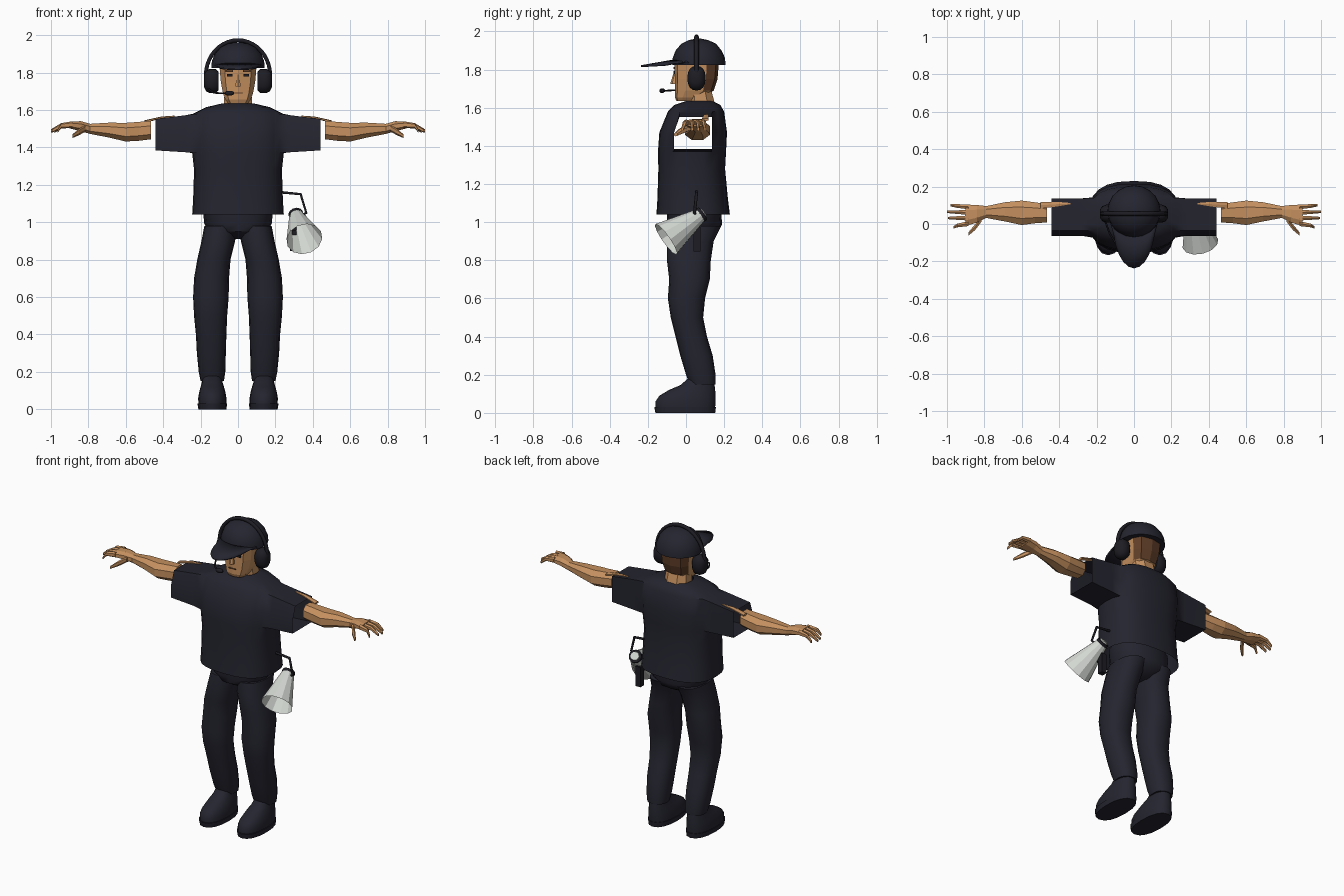
import bpy, bmesh, math
from mathutils import Vector

default = bpy.data.objects.get("Cube")
if default:
    bpy.data.objects.remove(default)


def material(name, r, g, b):
    mat = bpy.data.materials.new(name)
    mat.use_nodes = True
    mat.diffuse_color = (r, g, b, 1)
    for node in mat.node_tree.nodes:
        if node.type == 'BSDF_PRINCIPLED':
            node.inputs["Base Color"].default_value = (r, g, b, 1)
    return mat


navy = material("navy cloth", .018, .018, .029)
black = material("black plastic", .012, .012, .017)
skin = material("tan skin", .56, .28, .115)
hair = material("brown hair", .12, .05, .022)
white = material("pale grey plastic", .66, .69, .65)


def finish(name, bm, mats, smooth=False):
    """Turn a bmesh into a named object."""
    bmesh.ops.recalc_face_normals(bm, faces=bm.faces)
    mesh = bpy.data.meshes.new(name)
    bm.to_mesh(mesh)
    bm.free()
    obj = bpy.data.objects.new(name, mesh)
    bpy.context.collection.objects.link(obj)
    for mat in mats:
        mesh.materials.append(mat)
    if smooth:
        bpy.ops.object.select_all(action='DESELECT')
        obj.select_set(True)
        bpy.context.view_layer.objects.active = obj
        bpy.ops.object.shade_smooth_by_angle(angle=math.radians(45))
    return obj


def loft(rings, sides=16, power=2.3, axis='z', side=1, caps=True):
    """Skin rings given as (position, u min, u max, v min, v max)."""
    bm = bmesh.new()
    loops = []
    for a, u0, u1, v0, v1 in rings:
        loop = []
        for i in range(sides):
            t = math.tau * (i + .5 * (sides < 12)) / sides
            c, s = math.cos(t), math.sin(t)
            u = (u0 + u1 + (u1 - u0) * math.copysign(abs(c) ** (2 / power), c)) / 2
            v = (v0 + v1 + (v1 - v0) * math.copysign(abs(s) ** (2 / power), s)) / 2
            x, y, z = (u, v, a) if axis == 'z' else (a, u, v)
            loop.append(bm.verts.new((x * side, y, z)))
        loops.append(loop)
    for low, high in zip(loops, loops[1:]):
        for i in range(sides):
            j = (i + 1) % sides
            bm.faces.new((low[i], low[j], high[j], high[i]))
    if caps:
        bm.faces.new(loops[0][::-1])
        bm.faces.new(loops[-1])
    return bm


def tube(name, points, radius, mat):
    """Thin round rod through the points."""
    curve = bpy.data.curves.new(name, 'CURVE')
    curve.dimensions = '3D'
    curve.bevel_depth = radius
    curve.bevel_resolution = 1
    curve.use_fill_caps = True
    spline = curve.splines.new('POLY')
    spline.points.add(len(points) - 1)
    for p, co in zip(spline.points, points):
        p.co = (*co, 1)
    obj = bpy.data.objects.new(name, curve)
    bpy.context.collection.objects.link(obj)
    curve.materials.append(mat)


def box(name, center, size, mat):
    bm = bmesh.new()
    bmesh.ops.create_cube(bm, size=1)
    for v in bm.verts:
        v.co = Vector(a * b for a, b in zip(v.co, size)) + Vector(center)
    return finish(name, bm, [mat])


# Shirt: lofted torso, with open sleeves drawn out of its sides
bm = loft([(1.04, -.245, .245, -.155, .23), (1.12, -.24, .24, -.15, .22),
           (1.28, -.235, .235, -.145, .205), (1.37, -.245, .245, -.147, .21),
           (1.47, -.25, .25, -.14, .215), (1.58, -.24, .24, -.095, .2),
           (1.615, -.17, .17, -.06, .18), (1.635, -.085, .085, 0, .14)],
          sides=24, power=2.6, caps=False)
gone = []
for f in bm.faces:
    c = f.calc_center_median()
    if abs(c.x) > .18 and 1.37 < c.z < 1.58 and abs(c.y - .04) < .1:
        gone.append(f)
bmesh.ops.delete(bm, geom=gone, context='FACES')
rim = [e for e in bm.edges if e.is_boundary and 1.36 < e.verts[0].co.z < 1.59]
for reach, blend in ((.28, .4), (.44, 1)):
    out = bmesh.ops.extrude_edge_only(bm, edges=rim)["geom"]
    for v in (g for g in out if isinstance(g, bmesh.types.BMVert)):
        v.co.x = math.copysign(reach, v.co.x)
        v.co.z += blend * (.01 if v.co.z < 1.4 else -.02 if v.co.z > 1.55 else 0)
        v.co.y = .037 + max(-.1, min(.1, v.co.y - .037))
    rim = [g for g in out if isinstance(g, bmesh.types.BMEdge)]
finish("shirt", bm, [navy], True)

# Trousers: hips and two legs
finish("hips", loft([(.91, -.05, .05, -.02, .1), (.95, -.15, .15, -.09, .17),
                     (.99, -.18, .18, -.1, .19), (1.09, -.19, .19, -.1, .18)]), [navy], True)
for s, word in ((1, "left"), (-1, "right")):
    finish(word + "_trouser_leg", loft([
        (.15, .075, .2, .02, .155), (.2, .068, .21, 0, .155),
        (.3, .065, .22, -.03, .14), (.4, .062, .225, -.055, .11),
        (.5, .058, .235, -.08, .09), (.6, .05, .24, -.095, .1),
        (.7, .048, .235, -.088, .125), (.8, .04, .218, -.1, .13),
        (.9, .015, .195, -.1, .145), (.98, .01, .18, -.09, .185)], side=s), [navy], True)

    # Boots with a separate flat sole
    finish(word + "_boot", loft([
        (.03, .062, .212, -.16, .153), (.06, .062, .213, -.16, .155),
        (.09, .067, .208, -.14, .155), (.12, .075, .2, -.09, .153),
        (.145, .083, .193, -.03, .15), (.18, .088, .188, .01, .145)], side=s), [navy], True)
    finish(word + "_sole", loft([(0, .062, .212, -.16, .153),
                                 (.032, .058, .217, -.167, .157)], side=s), [navy], True)

    # Faceted forearm and palm
    finish(word + "_forearm", loft([
        (.465, .005, .11, 1.44, 1.545), (.53, 0, .12, 1.432, 1.54),
        (.6, -.01, .13, 1.428, 1.535), (.69, .01, .12, 1.45, 1.535),
        (.79, .03, .098, 1.47, 1.528), (.84, .005, .105, 1.485, 1.542),
        (.9, -.015, .108, 1.5, 1.54)], sides=8, axis='x', side=s), [skin])
    # Ragged strip of skin running up over the sleeve
    finish(word + "_arm_strip", loft([
        (.34, .105, .113, 1.562, 1.57), (.41, .092, .12, 1.555, 1.565),
        (.5, .08, .12, 1.53, 1.545)], sides=6, axis='x', side=s), [skin])
    # Curved fingers and the thumb
    for i, (end, spread) in enumerate(((.965, -.02), (.995, .0), (1, .003), (.98, .008))):
        y = .002 + i * .03
        finish(f"{word}_finger_{i + 1}", loft([
            (.885, y - .015, y + .015, 1.503, 1.54),
            (.945, y + spread / 2 - .011, y + spread / 2 + .011, 1.502, 1.53),
            (end, y + spread - .007, y + spread + .007, 1.478, 1.497)],
            sides=6, axis='x', side=s), [skin])
    finish(word + "_thumb", loft([
        (.815, .01, .05, 1.485, 1.52), (.85, -.035, .0, 1.465, 1.5),
        (.885, -.063, -.043, 1.45, 1.47)], sides=6, axis='x', side=s), [skin])

    # Ear cup, ear and eye
    finish(word + "_ear_cup", loft([
        (.105, .02, .09, 1.705, 1.805), (.12, .007, .103, 1.69, 1.82),
        (.15, .007, .103, 1.69, 1.82), (.17, .015, .095, 1.7, 1.81),
        (.183, .035, .075, 1.725, 1.785)], axis='x', side=s), [black], True)
    box(word + "_eye", (s * .045, -.061, 1.785), (.03, .008, .014), black)
    box(word + "_eyebrow", (s * .048, -.062, 1.808), (.04, .008, .01), hair)

# Head: faceted, with hair on the back faces
bm = loft([(1.635, -.055, .055, -.05, .06), (1.655, -.07, .07, -.058, .09),
           (1.69, -.083, .083, -.058, .145), (1.75, -.095, .095, -.058, .165),
           (1.83, -.102, .102, -.06, .172), (1.87, -.1, .1, -.05, .17)],
          sides=10, power=3)
for f in bm.faces:
    c = f.calc_center_median()
    f.material_index = int(c.y > .06 and c.z > 1.69)
finish("head", bm, [skin, hair])
finish("neck", loft([(1.57, -.07, .07, .05, .185), (1.625, -.082, .082, .005, .155),
                     (1.72, -.075, .075, .0, .13)], sides=8), [skin])
finish("nose", loft([(1.725, -.016, .016, -.082, -.04), (1.735, -.015, .015, -.08, -.04),
                     (1.79, -.007, .007, -.063, -.04)], sides=6), [skin])
box("mouth", (0, -.058, 1.69), (.05, .006, .006), hair)

# Cap: dome and curved brim
finish("cap_dome", loft([(1.825, -.142, .142, -.07, .207), (1.86, -.14, .14, -.07, .205),
                         (1.9, -.125, .125, -.055, .187), (1.935, -.095, .095, -.025, .158),
                         (1.955, -.055, .055, .015, .117), (1.962, -.015, .015, .05, .08)],
                        sides=20, power=2), [navy], True)
bm = bmesh.new()
rows = []
for k in range(13):
    t = math.pi * k / 12
    c, s = math.cos(t), math.sin(t)
    rows.append([bm.verts.new((c * (.13 - .015 * f), .02 - s * (.085 + .172 * f),
                               1.835 + .018 * s - .03 * f * s)) for f in (0, .5, 1)])
for p, q in zip(rows, rows[1:]):
    for i in range(2):
        bm.faces.new((p[i], p[i + 1], q[i + 1], q[i]))
brim = finish("cap_brim", bm, [navy], True)
brim.modifiers.new("thickness", 'SOLIDIFY').thickness = .01

# Headset: band over the cap and microphone boom
tube("headset_band", [(.172 * math.cos(math.pi * i / 20), .055,
                       1.785 + .188 * math.sin(math.pi * i / 20)) for i in range(21)], .012, black)
tube("microphone_boom", [(-.16, .03, 1.715), (-.13, -.05, 1.692), (-.1, -.1, 1.69),
                         (-.05, -.125, 1.69)], .005, black)
finish("microphone", loft([(-.07, -.132, -.118, 1.683, 1.697), (-.06, -.14, -.11, 1.677, 1.703),
                           (-.035, -.14, -.11, 1.677, 1.703), (-.022, -.132, -.118, 1.683, 1.697)],
                          sides=8, axis='x'), [black], True)

# Megaphone: open horn, rear cap, ring, grip and carrying rod
rear, mouth = Vector((.31, .08, 1.04)), Vector((.355, -.105, .91))
along = (mouth - rear).normalized()


def cone(name, start, end, r1, r2, mat, caps):
    bm = bmesh.new()
    bmesh.ops.create_cone(bm, cap_ends=caps, segments=12, radius1=r1, radius2=r2,
                          depth=(end - start).length)
    obj = finish(name, bm, [mat])
    obj.location = (start + end) / 2
    obj.rotation_euler = along.to_track_quat('Z', 'Y').to_euler()


cone("megaphone_horn", rear, mouth, .036, .098, white, False)
cone("megaphone_ring", rear - along * .008, rear + along * .01, .04, .04, black, True)
cone("megaphone_rear_cap", rear - along * .015, rear, .026, .03, white, True)
box("megaphone_grip", (.295, .058, .91), (.035, .036, .13), black)
box("megaphone_trigger", (.3, .03, .945), (.025, .03, .025), black)
tube("megaphone_rod", [(.23, .055, 1.16), (.335, .055, 1.15), (.365, .045, 1.05),
                       (.32, .05, 1.03)], .008, black)
